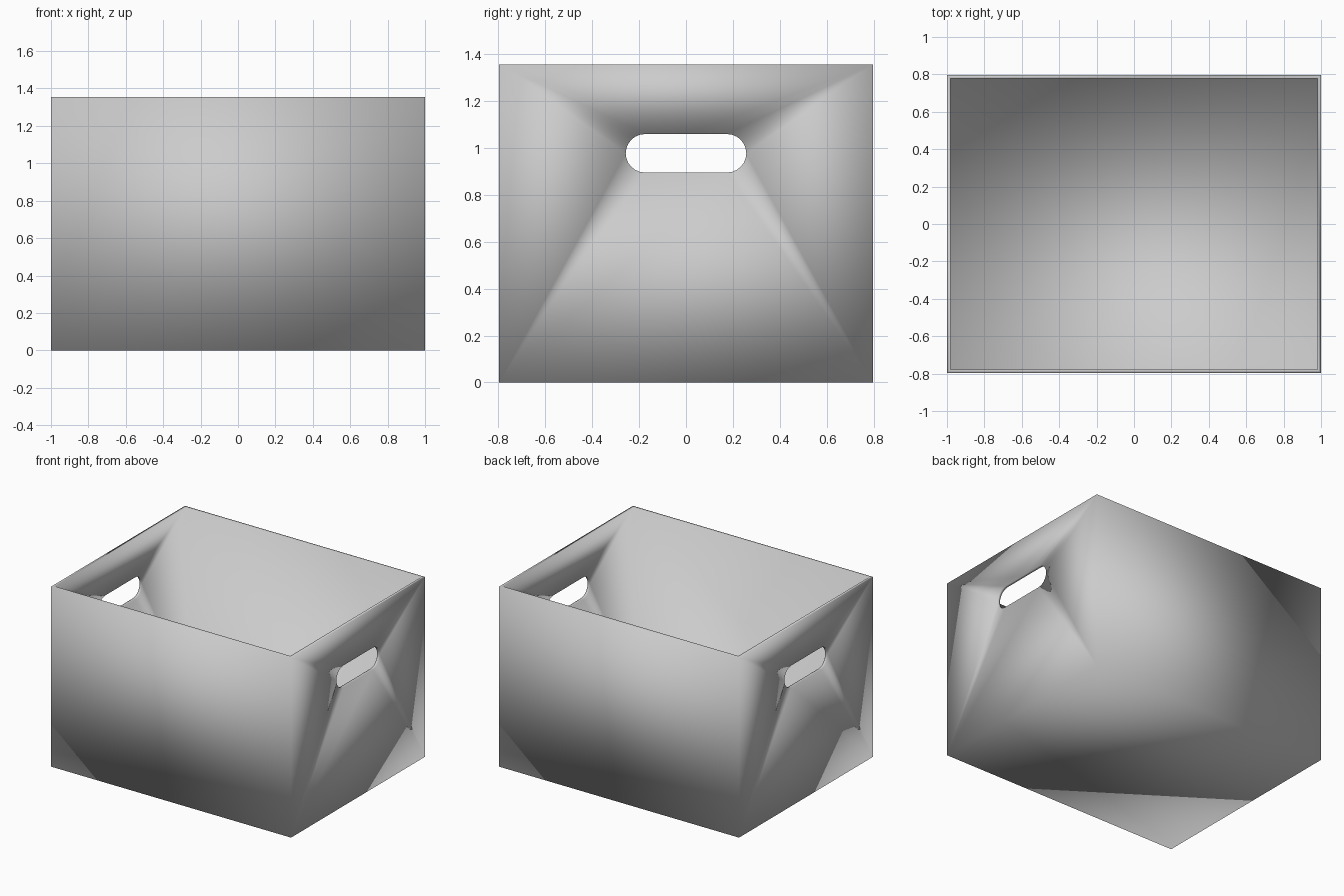
import bpy, bmesh
from math import radians, sin, cos

if "Cube" in bpy.data.objects:
    bpy.data.objects.remove(bpy.data.objects["Cube"], do_unlink=True)

X, Y, H = 1.0, 0.797, 1.355        # half width, half depth, height
WALL = 0.02
GRIP_Z, GRIP_R, GRIP_C = 0.977, 0.082, 0.175   # hand hole height, radius, arc centre
STEPS = 6

grey = bpy.data.materials.new("box_grey")
grey.use_nodes = True
grey.diffuse_color = (0.6, 0.6, 0.6, 1)
grey.node_tree.nodes["Principled BSDF"].inputs["Base Color"].default_value = (0.6, 0.6, 0.6, 1)

bm = bmesh.new()


def face(points):
    bm.faces.new([bm.verts.new(p) for p in points])


def end_wall(x):
    """Wall with a rounded hand hole, fanned out to its four corners."""
    corners = [(x, Y, H), (x, -Y, H), (x, -Y, 0), (x, Y, 0)]
    arcs = []
    for k in range(4):
        centre = GRIP_C if k in (0, 3) else -GRIP_C
        angles = [radians(90 * (k + i / STEPS)) for i in range(STEPS + 1)]
        arcs.append([(x, centre + GRIP_R * cos(a), GRIP_Z + GRIP_R * sin(a)) for a in angles])
    for k in range(4):
        nxt = (k + 1) % 4
        for p, q in zip(arcs[k], arcs[k][1:]):
            face([corners[k], p, q])
        a, b, c, d = corners[k], arcs[k][-1], arcs[nxt][0], corners[nxt]
        if k == 0:      # above the hole, split at the middle
            mid = (x, 0, GRIP_Z + GRIP_R)
            face([a, b, mid])
            face([a, mid, d])
            face([mid, c, d])
        elif k == 2:    # below the hole
            face([a, b, c, d])
        else:           # beside the hole
            face([a, b, d])


# Open shell: two pierced ends, front, back and floor
for side in (-1, 1):
    end_wall(side * X)
    y = side * Y
    face([(-X, y, 0), (X, y, 0), (X, y, H), (-X, y, H)])
face([(-X, -Y, 0), (X, -Y, 0), (X, Y, 0), (-X, Y, 0)])

bmesh.ops.remove_doubles(bm, verts=bm.verts[:], dist=0.0005)
bmesh.ops.recalc_face_normals(bm, faces=bm.faces[:])
bm.normal_update()
floor = min(bm.faces, key=lambda f: f.calc_center_median().z)
if floor.normal.z > 0:
    bmesh.ops.reverse_faces(bm, faces=bm.faces[:])
for f in bm.faces:
    f.smooth = True

mesh = bpy.data.meshes.new("storage_box")
bm.to_mesh(mesh)
bm.free()
mesh.materials.append(grey)
box = bpy.data.objects.new("storage_box", mesh)
bpy.context.collection.objects.link(box)

# Wall thickness, inwards
solid = box.modifiers.new("wall_thickness", 'SOLIDIFY')
solid.thickness = WALL
solid.offset = -1
solid.use_even_offset = True
